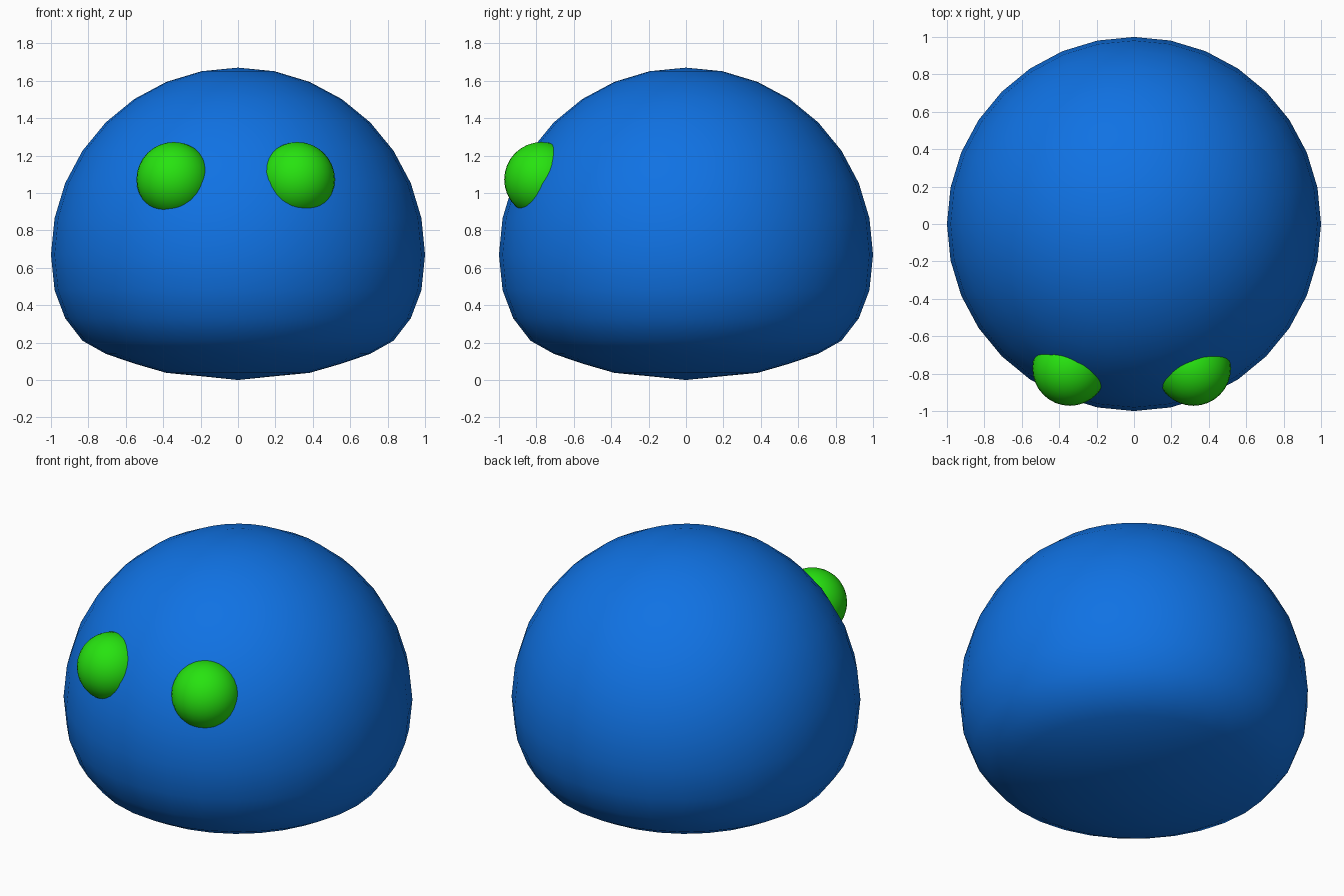
import bpy, math

if "Cube" in bpy.data.objects:
    bpy.data.objects.remove(bpy.data.objects["Cube"])

def make_material(name, rgb):
    m = bpy.data.materials.new(name)
    m.diffuse_color = (*rgb, 1)
    m.use_nodes = True
    m.node_tree.nodes["Principled BSDF"].inputs["Base Color"].default_value = m.diffuse_color
    return m

blue = make_material("blue", (0.005, 0.168, 0.77))
green = make_material("green", (0.02, 0.77, 0.005))

def ball(name, center, radius, material):
    bpy.ops.mesh.primitive_uv_sphere_add(segments=32, ring_count=16, radius=radius, location=center)
    obj = bpy.context.object
    obj.name = name
    obj.data.materials.append(material)
    bpy.ops.object.shade_smooth()
    return obj

# Body: round dome whose lower rings are pressed into a shallow base
MID = 0.67
body = ball("body", (0, 0, 0), 1, blue)
base_heights = [MID, 0.48, 0.33, 0.21, 0.14, 0.088, 0.038, 0.02, 0.0]
for v in body.data.vertices:
    ring = round(math.asin(max(-1, min(1, v.co.z))) / (math.pi / 16))
    v.co.z = v.co.z + MID if ring >= 0 else base_heights[-ring]

# Eyes: balls half sunk into the front
for name, x in (("left_eye", -0.343), ("right_eye", 0.318)):
    ball(name, (x, -0.772, 1.072), 0.2, green)
